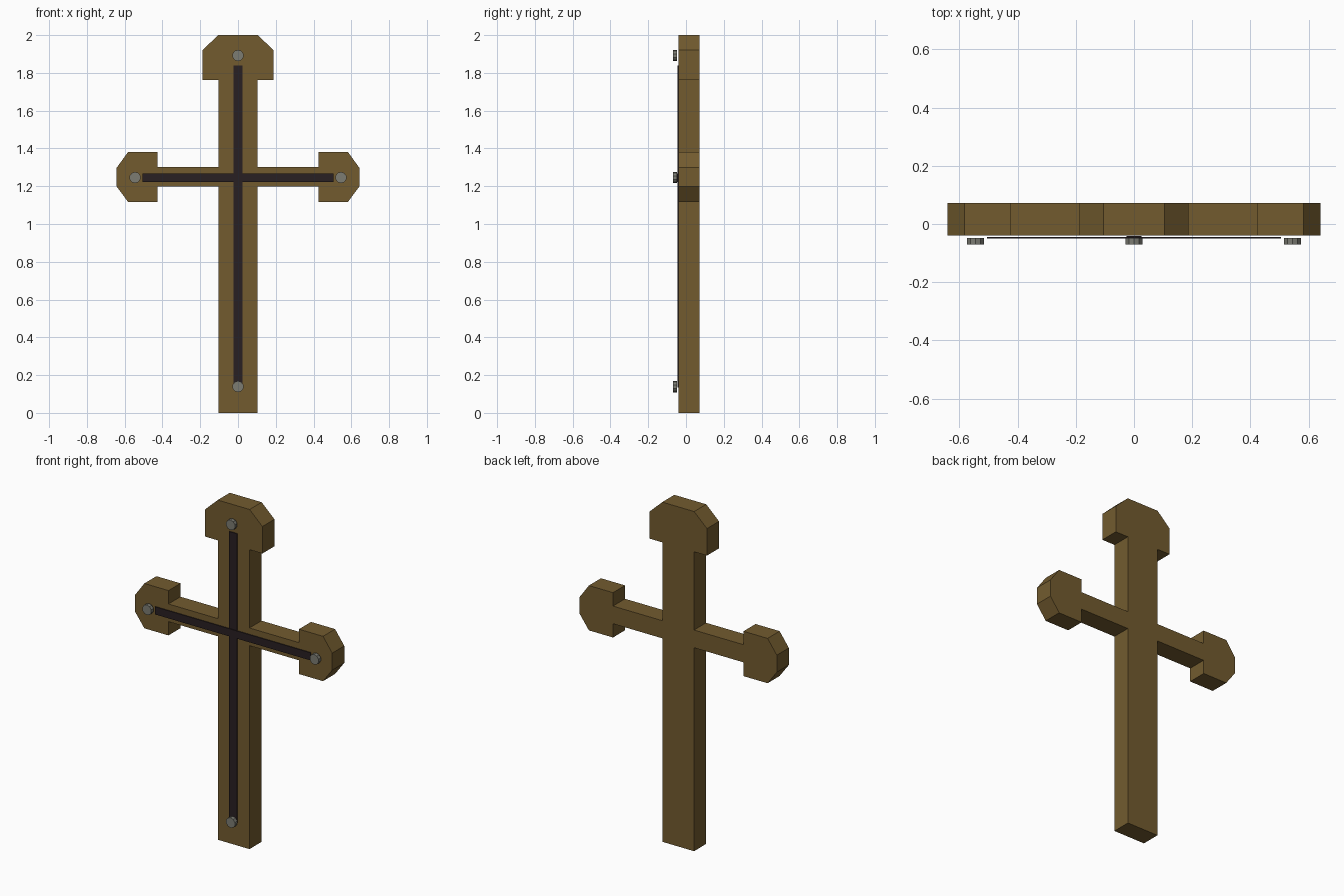
import bpy, bmesh, math
from mathutils import Matrix

if "Cube" in bpy.data.objects:
    bpy.data.objects.remove(bpy.data.objects["Cube"])


def material(name, rgb):
    m = bpy.data.materials.new(name)
    m.diffuse_color = (*rgb, 1)
    m.use_nodes = True
    m.node_tree.nodes["Principled BSDF"].inputs["Base Color"].default_value = m.diffuse_color
    return m


wood = material("brown wood", (0.17, 0.105, 0.028))
dark = material("dark inlay", (0.022, 0.014, 0.016))
metal = material("grey metal", (0.20, 0.20, 0.17))


def finish(name, bm, mat):
    bmesh.ops.recalc_face_normals(bm, faces=bm.faces[:])
    me = bpy.data.meshes.new(name)
    bm.to_mesh(me)
    bm.free()
    me.materials.append(mat)
    ob = bpy.data.objects.new(name, me)
    bpy.context.collection.objects.link(ob)


def slab(name, outline, y0, y1, mat):
    """Extrude an x-z outline from y0 to y1."""
    bm = bmesh.new()
    face = bm.faces.new([bm.verts.new((x, y0, z)) for x, z in outline])
    new = bmesh.ops.extrude_face_region(bm, geom=[face])["geom"]
    verts = [v for v in new if isinstance(v, bmesh.types.BMVert)]
    bmesh.ops.translate(bm, verts=verts, vec=(0, y1 - y0, 0))
    finish(name, bm, mat)


def rect(x, z0, z1):
    return [(-x, z0), (x, z0), (x, z1), (-x, z1)]


# Wooden cross: right half of the outline, mirrored
half = [(0.103, 0), (0.103, 1.198), (0.425, 1.198), (0.425, 1.117),
        (0.582, 1.117), (0.642, 1.198), (0.642, 1.298), (0.582, 1.381),
        (0.425, 1.381), (0.425, 1.302), (0.103, 1.302), (0.103, 1.763),
        (0.187, 1.763), (0.187, 1.922), (0.104, 2.0)]
slab("cross_body", half + [(-x, z) for x, z in reversed(half)], -0.04, 0.072, wood)

# Dark strips on the front
slab("upright_strip", rect(0.025, 0.135, 1.838), -0.046, -0.041, dark)
slab("crossbar_strip", rect(0.506, 1.223, 1.268), -0.050, -0.045, dark)

# Metal studs at the strip ends
for name, x, z in [("top_stud", 0, 1.892), ("bottom_stud", 0, 0.139),
                   ("left_stud", -0.545, 1.246), ("right_stud", 0.545, 1.246)]:
    bm = bmesh.new()
    bmesh.ops.create_cone(
        bm, cap_ends=True, segments=10, radius1=0.03, radius2=0.03, depth=0.022,
        matrix=Matrix.Translation((x, -0.059, z)) @ Matrix.Rotation(math.pi / 2, 4, 'X'))
    finish(name, bm, metal)
